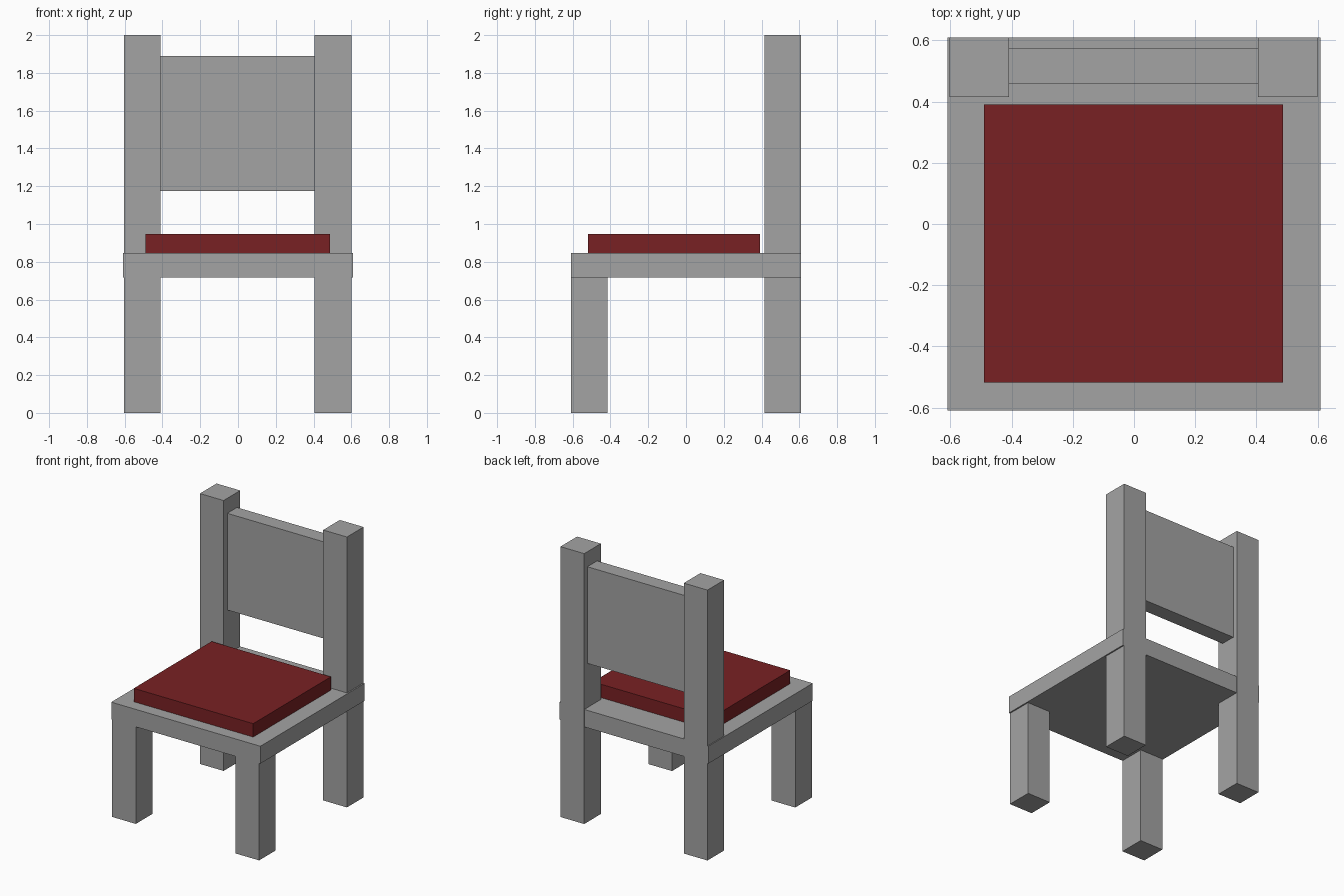
import bpy

if "Cube" in bpy.data.objects:
    bpy.data.objects.remove(bpy.data.objects["Cube"])


def material(name, rgb):
    m = bpy.data.materials.new(name)
    m.diffuse_color = (*rgb, 1.0)
    m.use_nodes = True
    m.node_tree.nodes["Principled BSDF"].inputs["Base Color"].default_value = m.diffuse_color
    return m


grey = material("grey_frame", (0.37, 0.37, 0.37))
red = material("dark_red_fabric", (0.19, 0.015, 0.017))


def box(name, x, y, z, mat):
    """Axis-aligned box from (min, max) ranges."""
    bpy.ops.mesh.primitive_cube_add(size=1)
    ob = bpy.context.object
    ob.name = name
    lo, hi = zip(x, y, z)
    for v in ob.data.vertices:
        v.co = [hi[i] if v.co[i] > 0 else lo[i] for i in range(3)]
    ob.data.materials.append(mat)
    return ob


# Seat board and cushion
box("seat", (-0.61, 0.61), (-0.61, 0.609), (0.718, 0.847), grey)
box("cushion", (-0.49, 0.487), (-0.518, 0.391), (0.847, 0.946), red)

# Front legs and full-height back posts, one pair per side
for side, x in (("left", (-0.603, -0.409)), ("right", (0.406, 0.6))):
    box("front_leg_" + side, x, (-0.61, -0.416), (0, 0.718), grey)
    box("back_post_" + side, x, (0.416, 0.61), (0, 2.0), grey)

# Backrest panel between the posts
box("backrest", (-0.409, 0.406), (0.459, 0.573), (1.174, 1.889), grey)
